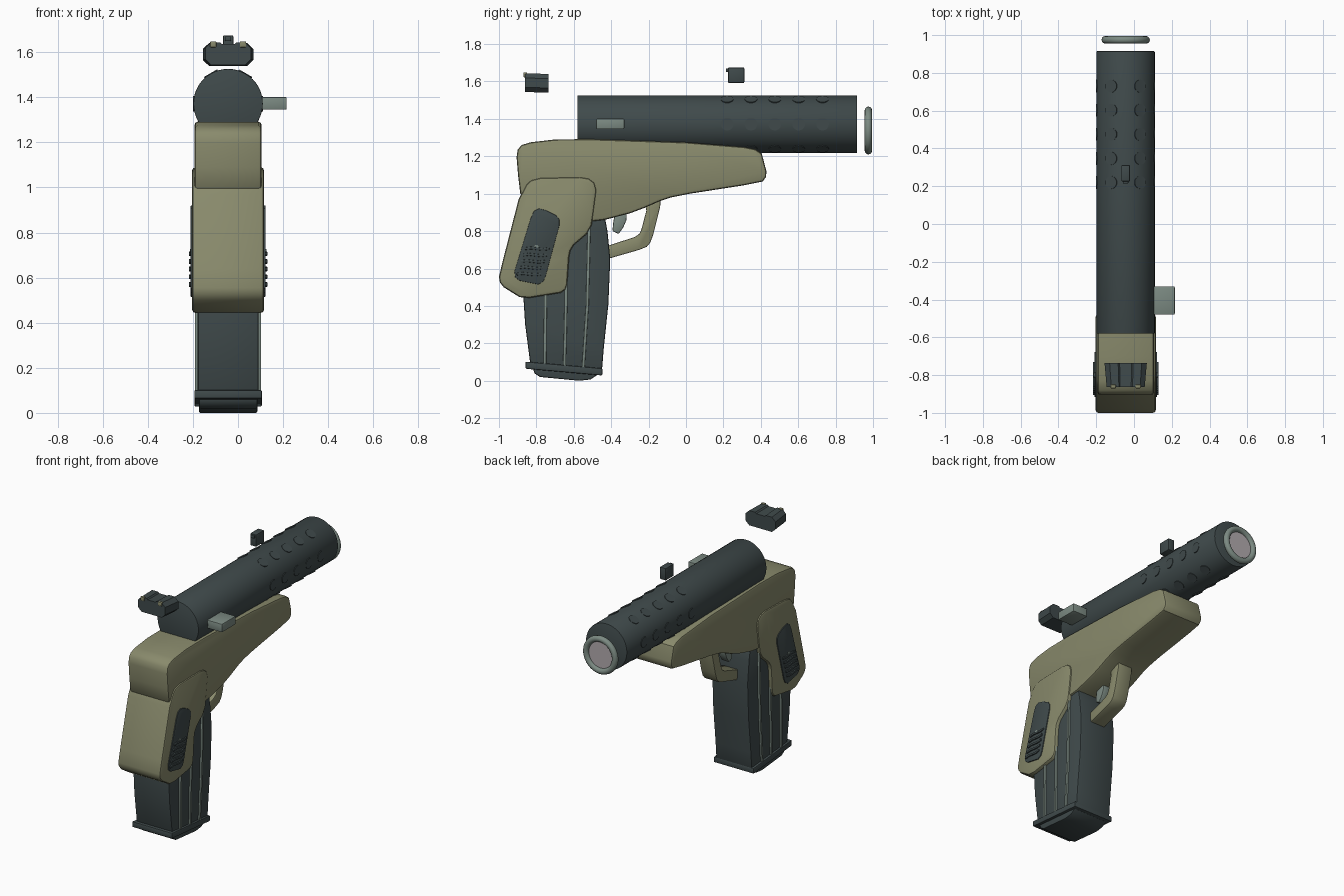
import bpy, bmesh, math
from mathutils import Matrix, Vector

CX = -0.044          # centre plane of the body
BZ = 1.372           # barrel axis height


def mat(name, r, g, b):
    m = bpy.data.materials.new(name)
    m.diffuse_color = (r, g, b, 1)
    return m


DARK = mat("dark_slate", 0.050, 0.068, 0.070)
KHAKI = mat("khaki", 0.25, 0.255, 0.15)
STEEL = mat("grey_green_steel", 0.20, 0.255, 0.225)
PALE = mat("pale_bore", 0.45, 0.41, 0.43)


def finish(name, bm, m, bevel=0.0, segs=2, angle=60):
    bmesh.ops.recalc_face_normals(bm, faces=bm.faces)
    if bevel:
        es = [e for e in bm.edges if len(e.link_faces) == 2
              and e.calc_face_angle(0) > math.radians(angle)]
        bmesh.ops.bevel(bm, geom=es, offset=bevel, segments=segs,
                        profile=0.5, affect='EDGES', clamp_overlap=True)
        bmesh.ops.recalc_face_normals(bm, faces=bm.faces)
    me = bpy.data.meshes.new(name)
    bm.to_mesh(me)
    bm.free()
    me.materials.append(m)
    ob = bpy.data.objects.new(name, me)
    bpy.context.collection.objects.link(ob)
    bpy.ops.object.select_all(action='DESELECT')
    ob.select_set(True)
    bpy.context.view_layer.objects.active = ob
    bpy.ops.object.shade_smooth_by_angle(angle=math.radians(35))
    return ob


def plate(name, pts, x0, x1, m, bevel=0.0, segs=2):
    """Side profile of (y, z) points, extruded from x0 to x1."""
    bm = bmesh.new()
    f = bm.faces.new([bm.verts.new((x0, y, z)) for y, z in pts])
    r = bmesh.ops.extrude_face_region(bm, geom=[f])
    vs = [v for v in r['geom'] if isinstance(v, bmesh.types.BMVert)]
    bmesh.ops.translate(bm, verts=vs, vec=(x1 - x0, 0, 0))
    return finish(name, bm, m, bevel, segs)


def slab(name, pts, half, m, bevel=0.0):
    return plate(name, pts, CX - half, CX + half, m, bevel)


def box(name, x, y, z, m, bevel=0.0):
    return plate(name, [(y[0], z[0]), (y[1], z[0]), (y[1], z[1]), (y[0], z[1])],
                 x[0], x[1], m, bevel)


def rod(name, r, depth, matrix, m, sides=48, bevel=0.0):
    bm = bmesh.new()
    bmesh.ops.create_cone(bm, cap_ends=True, segments=sides, radius1=r, radius2=r,
                          depth=depth, matrix=matrix)
    return finish(name, bm, m, bevel)


ALONG_Y = Matrix.Rotation(math.pi / 2, 4, 'X')
ALONG_X = Matrix.Rotation(math.pi / 2, 4, 'Y')

# barrel shroud with six rows of round vents
rod("barrel_shroud", 0.154, 1.495, Matrix.Translation((CX, 0.1675, BZ)) @ ALONG_Y, DARK,
    bevel=0.004)
for a in range(3):
    for i in range(5):
        turn = Matrix.Rotation(math.radians(60 * a), 4, 'Y')
        rod(f"vent_{a}_{i}", 0.034, 0.312,
            Matrix.Translation((CX, 0.22 + 0.1275 * i, BZ)) @ turn @ ALONG_X, DARK, 20)

# muzzle ring and bore disc
bpy.ops.mesh.primitive_torus_add(major_radius=0.108, minor_radius=0.02, major_segments=40,
                                 minor_segments=12, location=(CX, 0.975, 1.338),
                                 rotation=(math.pi / 2, 0, 0))
ring = bpy.context.object
ring.name = "muzzle_ring"
ring.data.materials.append(STEEL)
bpy.ops.object.shade_smooth()
rod("bore_disc", 0.098, 0.008, Matrix.Translation((CX, 0.972, 1.338)) @ ALONG_Y, PALE)

# charging handle
box("charging_handle", (0.06, 0.216), (-0.48, -0.33), (1.345, 1.402), STEEL, 0.006)

# front sight
box("front_sight", (-0.067, -0.021), (0.225, 0.312), (1.592, 1.675), DARK, 0.006)
box("front_sight_lip", (-0.058, -0.03), (0.214, 0.24), (1.65, 1.67), DARK, 0.003)

# rear sight: chamfered block narrowing to the back
bm = bmesh.new()
outline = [(-0.085, 1.54), (0.085, 1.54), (0.112, 1.565), (0.112, 1.615), (0.085, 1.64),
           (0.04, 1.64), (0.032, 1.632), (-0.032, 1.632), (-0.04, 1.64), (-0.085, 1.64),
           (-0.112, 1.615), (-0.112, 1.565)]
rear = [bm.verts.new((CX + x * 0.9, -0.862, z + 0.004)) for x, z in outline]
fore = [bm.verts.new((CX + x, -0.735, z)) for x, z in outline]
bm.faces.new(rear)
bm.faces.new(fore)
for i in range(len(outline)):
    j = (i + 1) % len(outline)
    bm.faces.new((rear[i], rear[j], fore[j], fore[i]))
finish("rear_sight", bm, DARK)
for s in (-1, 1):
    x = CX + s * 0.066
    box(f"rear_sight_dot_{s}", (x - 0.014, x + 0.014), (-0.87, -0.85), (1.622, 1.648),
        KHAKI, 0.004)

# frame
slab("frame", [(-0.906, 1.195), (-0.90, 1.235), (-0.88, 1.26), (-0.83, 1.275), (-0.70, 1.29),
               (-0.515, 1.292), (0, 1.275), (0.31, 1.25), (0.37, 1.238), (0.405, 1.215),
               (0.43, 1.12), (0.428, 1.09), (0.41, 1.065), (0.31, 1.045), (0.02, 1.0),
               (-0.08, 0.98), (-0.14, 0.96), (-0.22, 0.925), (-0.30, 0.895), (-0.435, 0.86),
               (-0.52, 0.85), (-0.70, 0.87), (-0.86, 0.97), (-0.886, 1.0), (-0.897, 1.09)],
     0.149, KHAKI, 0.015)

# grip
slab("grip", [(-0.853, 1.05), (-0.83, 1.072), (-0.78, 1.085), (-0.57, 1.09), (-0.52, 1.082),
              (-0.49, 1.06), (-0.478, 1.02), (-0.495, 0.89), (-0.505, 0.83), (-0.53, 0.785),
              (-0.60, 0.725), (-0.618, 0.695), (-0.625, 0.66), (-0.635, 0.515),
              (-0.645, 0.487), (-0.67, 0.47), (-0.837, 0.443), (-0.89, 0.447),
              (-0.975, 0.50), (-0.995, 0.525), (-1.0, 0.555), (-0.98, 0.64), (-0.895, 0.97)],
     0.16, KHAKI, 0.016)

# grip panels with finger ridges and a screw on both sides
slab("grip_panels", [(-0.785, 0.921), (-0.745, 0.91), (-0.695, 0.885), (-0.677, 0.862),
                     (-0.677, 0.83), (-0.75, 0.56), (-0.763, 0.53), (-0.79, 0.515),
                     (-0.89, 0.535), (-0.913, 0.553), (-0.917, 0.585), (-0.83, 0.87),
                     (-0.813, 0.907)], 0.166, DARK, 0.003)
for i in range(5):
    y, z = -0.905 + 0.011 * i, 0.57 + 0.034 * i
    top = [(y + 0.0325 * k, z + 0.007 + 0.004 * math.sin(k * 1.6)) for k in range(5)]
    low = [(a, b - 0.014) for a, b in reversed(top)]
    slab(f"grip_ridge_{i}", top + low, 0.174, DARK, 0.003)
rod("grip_screw", 0.012, 0.34, Matrix.Translation((CX, -0.80, 0.715)) @ ALONG_X, STEEL, 16)

# magazine body, base plate and foot
slab("magazine", [(-0.87, 0.46), (-0.86, 0.30), (-0.83, 0.07), (-0.45, 0.045), (-0.44, 0.17),
                  (-0.415, 0.41), (-0.405, 0.65), (-0.42, 0.80), (-0.435, 0.88),
                  (-0.75, 0.88), (-0.85, 0.60)], 0.135, DARK, 0.01)
slab("magazine_base_plate", [(-0.858, 0.102), (-0.447, 0.066), (-0.447, 0.028),
                             (-0.858, 0.064)], 0.15, DARK, 0.006)
slab("magazine_foot", [(-0.82, 0.07), (-0.81, 0.04), (-0.78, 0.02), (-0.57, 0.0),
                       (-0.51, 0.007), (-0.475, 0.03), (-0.47, 0.05)], 0.13, DARK, 0.008)

# raised ribs on the magazine sides
ribs = [[(-0.755, 0.08), (-0.753, 0.30), (-0.75, 0.50)],
        [(-0.65, 0.07), (-0.642, 0.40), (-0.64, 0.74)],
        [(-0.55, 0.06), (-0.528, 0.40), (-0.517, 0.86)]]
for i, path in enumerate(ribs):
    pts = [(y - 0.008, z) for y, z in path] + [(y + 0.008, z) for y, z in reversed(path)]
    slab(f"magazine_rib_{i}", pts, 0.147, STEEL, 0.003)

# trigger guard and trigger
slab("trigger_guard", [(-0.136, 0.98), (-0.138, 0.93), (-0.174, 0.785), (-0.19, 0.74),
                       (-0.21, 0.716), (-0.25, 0.70), (-0.43, 0.648), (-0.43, 0.718),
                       (-0.275, 0.768), (-0.25, 0.785), (-0.238, 0.81), (-0.212, 0.91),
                       (-0.22, 0.95)], 0.055, KHAKI, 0.006)
slab("trigger", [(-0.38, 0.90), (-0.316, 0.92), (-0.318, 0.86), (-0.335, 0.82),
                 (-0.36, 0.785), (-0.393, 0.80), (-0.39, 0.84)], 0.028, STEEL, 0.006)
